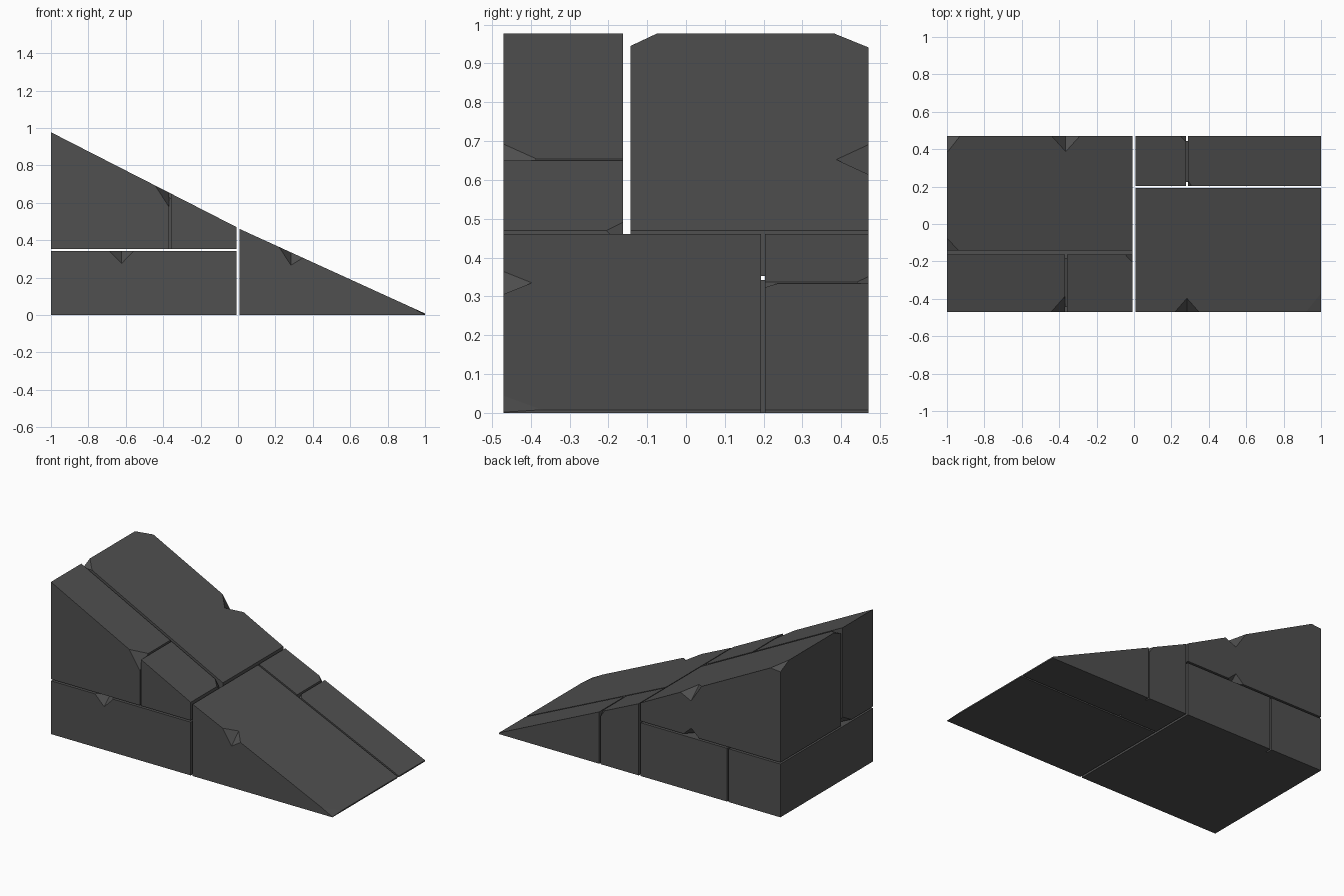
import bpy, bmesh
from mathutils import Vector

if "Cube" in bpy.data.objects:
    bpy.data.objects.remove(bpy.data.objects["Cube"])

stone = bpy.data.materials.new("dark_grey_stone")
stone.diffuse_color = (0.08, 0.08, 0.08, 1)
stone.use_nodes = True
stone.node_tree.nodes["Principled BSDF"].inputs["Base Color"].default_value = stone.diffuse_color


def slope(x):
    """Height of the ramp surface at x (two slightly different pitches)."""
    return 0.466 - 0.511 * x if x < 0 else 0.464 - 0.456 * x


def hull_mesh(name, pts):
    """Convex solid around a few points."""
    bm = bmesh.new()
    for p in pts:
        bm.verts.new(p)
    bmesh.ops.convex_hull(bm, input=bm.verts)
    bmesh.ops.dissolve_limit(bm, angle_limit=0.001, verts=bm.verts, edges=bm.edges)
    bmesh.ops.recalc_face_normals(bm, faces=bm.faces)
    me = bpy.data.meshes.new(name)
    bm.to_mesh(me)
    bm.free()
    ob = bpy.data.objects.new(name, me)
    bpy.context.collection.objects.link(ob)
    return ob


def block(name, x, y, z0=0.0, z1=None, drop=0.0, chips=()):
    """Stone block; top follows the ramp unless z1 is given. Chips are cut off."""
    pts = []
    for a in x:
        top = slope(a) - drop if z1 is None else z1
        pts += [(a, b, c) for b in y for c in (z0, top)]
    ob = hull_mesh(name, pts)
    ob.data.materials.append(stone)
    cutters = []
    for inner, outer in chips:
        # grow the chip away from its cut faces so it pokes clear of the block
        inner = [Vector(p) for p in inner]
        outer = [Vector(p) for p in outer]
        m = sum(inner, Vector()) / len(inner)
        cut = hull_mesh("chip_cutter", [m + (p - m) * 1.5 for p in inner + outer])
        cut.hide_render = True
        mod = ob.modifiers.new("chip", 'BOOLEAN')
        mod.operation, mod.solver, mod.object = 'DIFFERENCE', 'EXACT', cut
        cutters.append(cut)
    if cutters:
        bpy.context.view_layer.update()
        dg = bpy.context.evaluated_depsgraph_get()
        me = bpy.data.meshes.new_from_object(ob.evaluated_get(dg))
        ob.modifiers.clear()
        ob.data = me
        me.materials.clear()
        me.materials.append(stone)
        for c in cutters:
            bpy.data.objects.remove(c)
    return ob


def ramp_corner(x, y, dx, dy, dz):
    """Chip off a top corner at (x, y)."""
    z = slope(x)
    return ([(x + dx, y, slope(x + dx)), (x, y + dy, z), (x, y, z - dz)], [(x, y, z)])


def edge_notch(x, y, w, dy, dz, zf=slope):
    """V notch in a long edge at y; zf gives the edge height."""
    return ([(x, y + dy, zf(x)), (x, y, zf(x) - dz)],
            [(x - w, y, zf(x - w)), (x + w, y, zf(x + w))])


F, B = -0.47, 0.47      # front and back faces
G = 0.007               # half of the middle gap
ZL, ZU = 0.342, 0.353   # horizontal joint

# lower course of the high half, with a shallow joint at the back
block("lower_front_block", (-1, -G), (F, 0.43), 0, ZL,
      chips=[edge_notch(-0.622, F, 0.065, 0.075, 0.066, lambda x: ZL)])
block("lower_back_end_block", (-1, -0.632), (0.43, B), 0, ZL)
block("lower_back_block", (-0.621, -G), (0.43, B), 0, ZL)

# upper course of the high half
block("upper_back_block", (-1, -G), (-0.143, B), ZU, chips=[
    ramp_corner(-1, B, 0.07, -0.088, 0.043),
    ramp_corner(-1, -0.143, 0.063, 0.068, 0.032),
    edge_notch(-0.365, B, 0.075, -0.083, 0.075),
    edge_notch(-0.366, B, 0.055, -0.06, -0.05, lambda x: ZU)])
YF = -0.162
block("upper_front_high_block", (-1, -0.368), (F, YF), ZU, chips=[
    ramp_corner(-0.368, F, -0.075, 0.085, 0.078),
    ([(-0.95, YF, ZU), (-1, YF - 0.09, ZU), (-1, YF, ZU + 0.05)], [(-1, YF, ZU)])])
block("upper_front_low_block", (-0.359, -G), (F, YF), ZU,
      chips=[ramp_corner(-G, YF, -0.042, -0.043, 0.045)])
block("upper_joint_fill", (-0.368, -0.359), (F + 0.025, YF - 0.02), ZU, drop=0.025)

# low half of the ramp
block("low_main_block", (G, 1), (F, 0.193), 0, chips=[
    edge_notch(0.283, F, 0.064, 0.073, 0.069),
    ramp_corner(1, F, -0.08, 0.1, 0.006)])
block("low_back_block", (G, 0.278), (0.204, B), 0,
      chips=[ramp_corner(0.278, B, -0.03, -0.03, 0.03)])
block("low_back_tip_block", (0.288, 1), (0.204, B), 0,
      chips=[ramp_corner(0.288, 0.204, 0.02, 0.03, 0.02)])
block("low_joint_fill", (0.278, 0.288), (0.224, B - 0.025), 0, drop=0.025)
